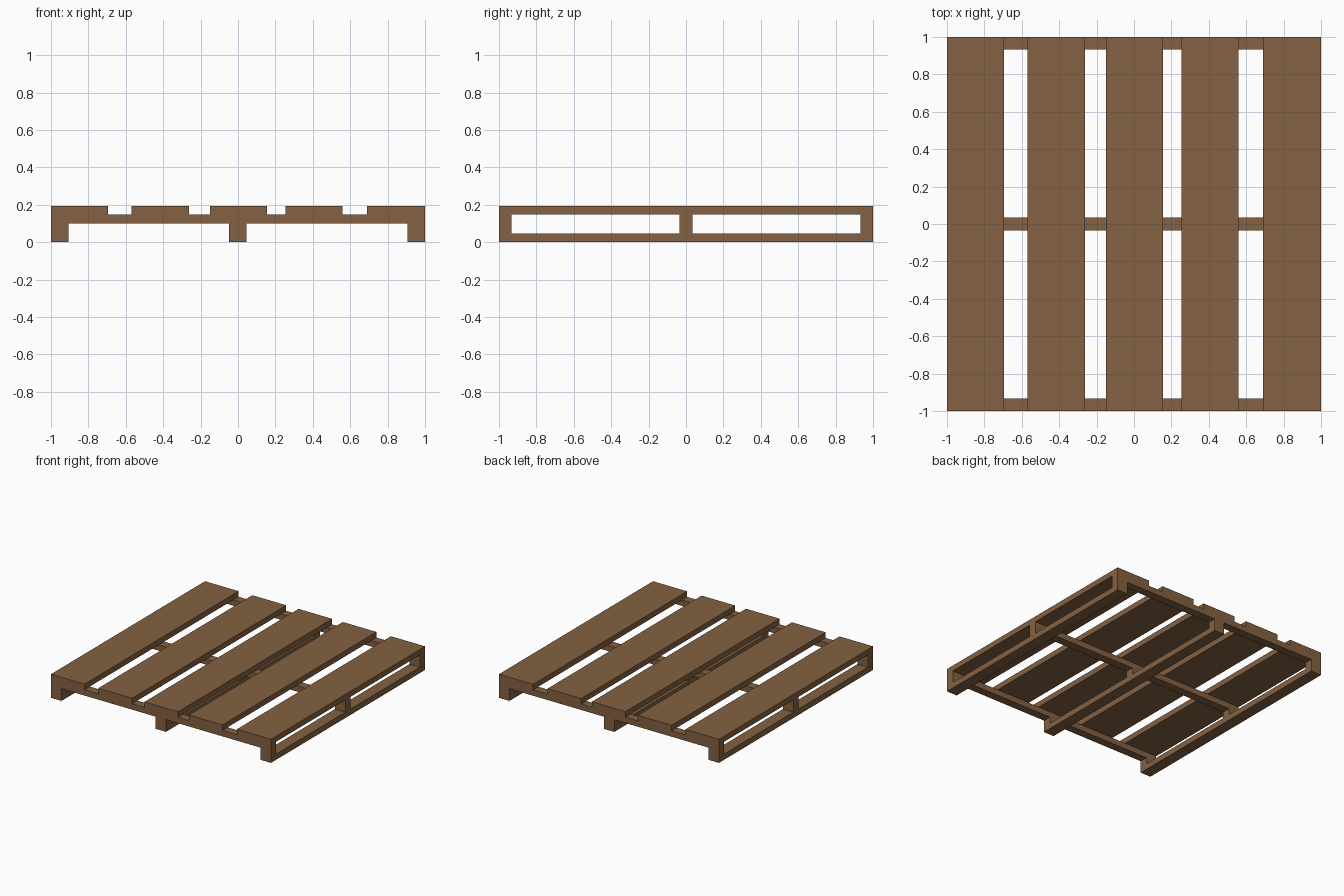
import bpy
import bmesh
from mathutils import Matrix, Vector

if "Cube" in bpy.data.objects:
    bpy.data.objects.remove(bpy.data.objects["Cube"])

wood = bpy.data.materials.new("brown wood")
wood.diffuse_color = (0.23, 0.12, 0.054, 1)
wood.use_nodes = True
wood.node_tree.nodes["Principled BSDF"].inputs["Base Color"].default_value = wood.diffuse_color


def box(name, x, y, z):
    """Box spanning the (min, max) ranges x, y and z."""
    lo, hi = (Vector(v) for v in zip(x, y, z))
    bm = bmesh.new()
    bmesh.ops.create_cube(bm, size=1, matrix=Matrix.Diagonal((*(hi - lo), 1)))
    mesh = bpy.data.meshes.new(name)
    bm.to_mesh(mesh)
    bm.free()
    mesh.materials.append(wood)
    obj = bpy.data.objects.new(name, mesh)
    obj.location = (lo + hi) / 2
    bpy.context.collection.objects.link(obj)


FULL = (-1, 1)
columns = [("left", (-1, -0.905)), ("middle", (-0.048, 0.046)), ("right", (0.905, 1))]
rows = [("front", (-1, -0.932)), ("centre", (-0.035, 0.035)), ("back", (0.932, 1))]

# Deck boards on top, with slightly uneven gaps
for i, x in enumerate([(-1, -0.695), (-0.57, -0.262), (-0.15, 0.155),
                       (0.253, 0.558), (0.69, 1)], 1):
    box(f"deck_board_{i}", x, FULL, (0.148, 0.194))

# Cross beams under the deck
for row, y in rows:
    box(f"{row}_cross_beam", FULL, y, (0.1, 0.148))

# Bottom runners and the blocks joining them to the beams
for col, x in columns:
    box(f"{col}_bottom_runner", x, FULL, (0, 0.048))
    for row, y in rows:
        box(f"{row}_{col}_block", x, y, (0.048, 0.1))
